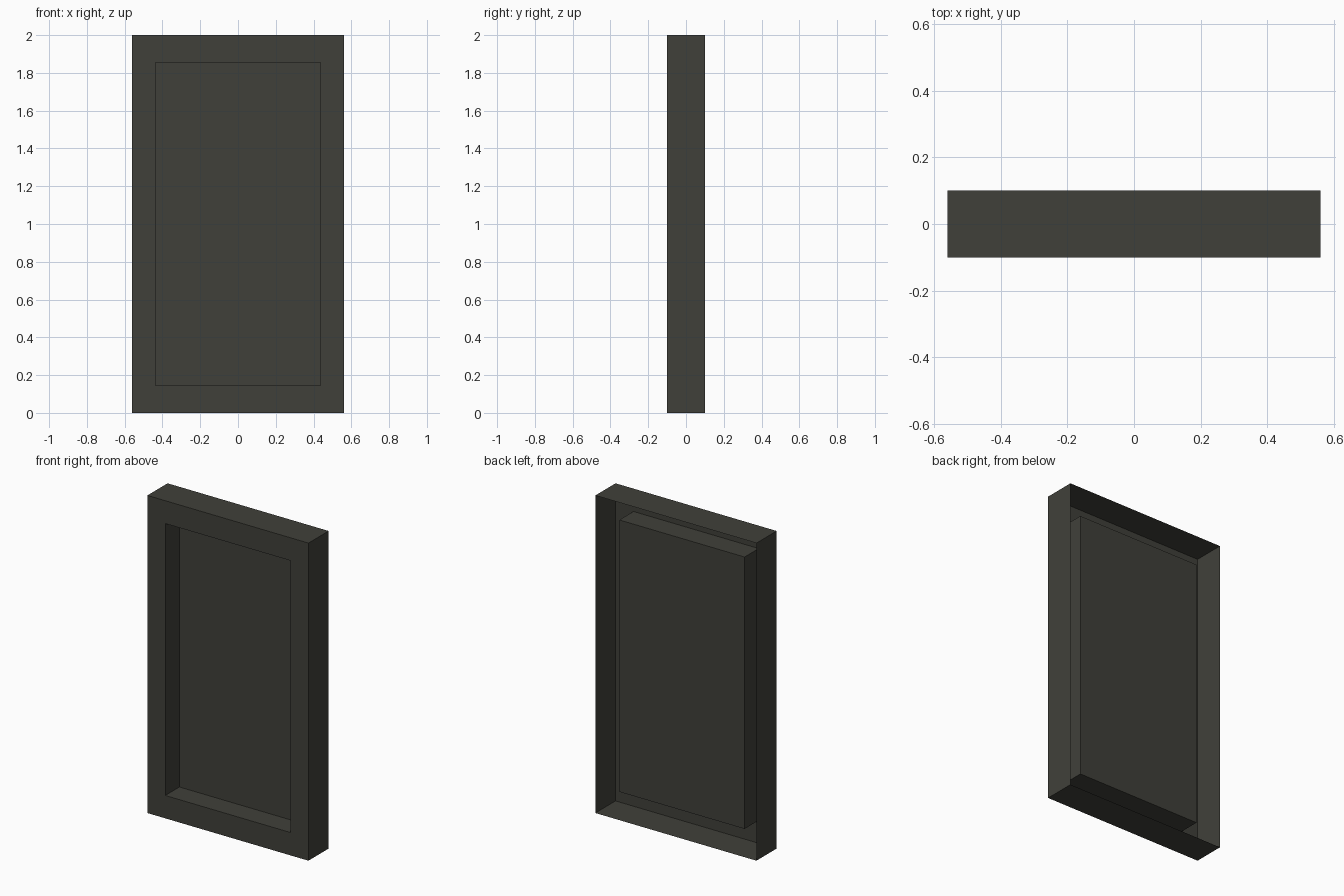
import bpy
import bmesh

cube = bpy.data.objects.get("Cube")
if cube:
    bpy.data.objects.remove(cube, do_unlink=True)

HEIGHT = 2.0
OUTER = (0.561, 1.0)      # half width and half height of the casing
OPENING = (0.436, 0.856)  # half width and half height of the recess
BACK, FRONT, PANEL = 0.1, -0.1, 0.04

# Single dark olive grey finish
colour = (0.051, 0.051, 0.042, 1.0)
finish = bpy.data.materials.new("dark_olive_grey")
finish.use_nodes = True
finish.diffuse_color = colour
shader = finish.node_tree.nodes["Principled BSDF"]
shader.inputs["Base Color"].default_value = colour
shader.inputs["Roughness"].default_value = 0.8


def rectangular_shell(name, rings, cap=False):
    """Join rectangles (half size, depth) into one thin sheet."""
    bm = bmesh.new()
    previous = None
    for (half_x, half_z), y in rings:
        ring = [bm.verts.new((sx * half_x, y, HEIGHT / 2 + sz * half_z))
                for sx, sz in ((-1, -1), (1, -1), (1, 1), (-1, 1))]
        if previous:
            for i in range(4):
                j = (i + 1) % 4
                bm.faces.new((previous[i], previous[j], ring[j], ring[i]))
        previous = ring
    if cap:
        bm.faces.new(previous)
    mesh = bpy.data.meshes.new(name)
    bm.to_mesh(mesh)
    bm.free()
    mesh.materials.append(finish)
    obj = bpy.data.objects.new(name, mesh)
    bpy.context.collection.objects.link(obj)
    return obj


# Outer walls and front border, open at the back
rectangular_shell("casing", [(OUTER, BACK), (OUTER, FRONT), (OPENING, FRONT)])

# Tray set into the front opening, closed by the flat panel
rectangular_shell("recessed_panel", [(OPENING, FRONT), (OPENING, PANEL)], cap=True)
